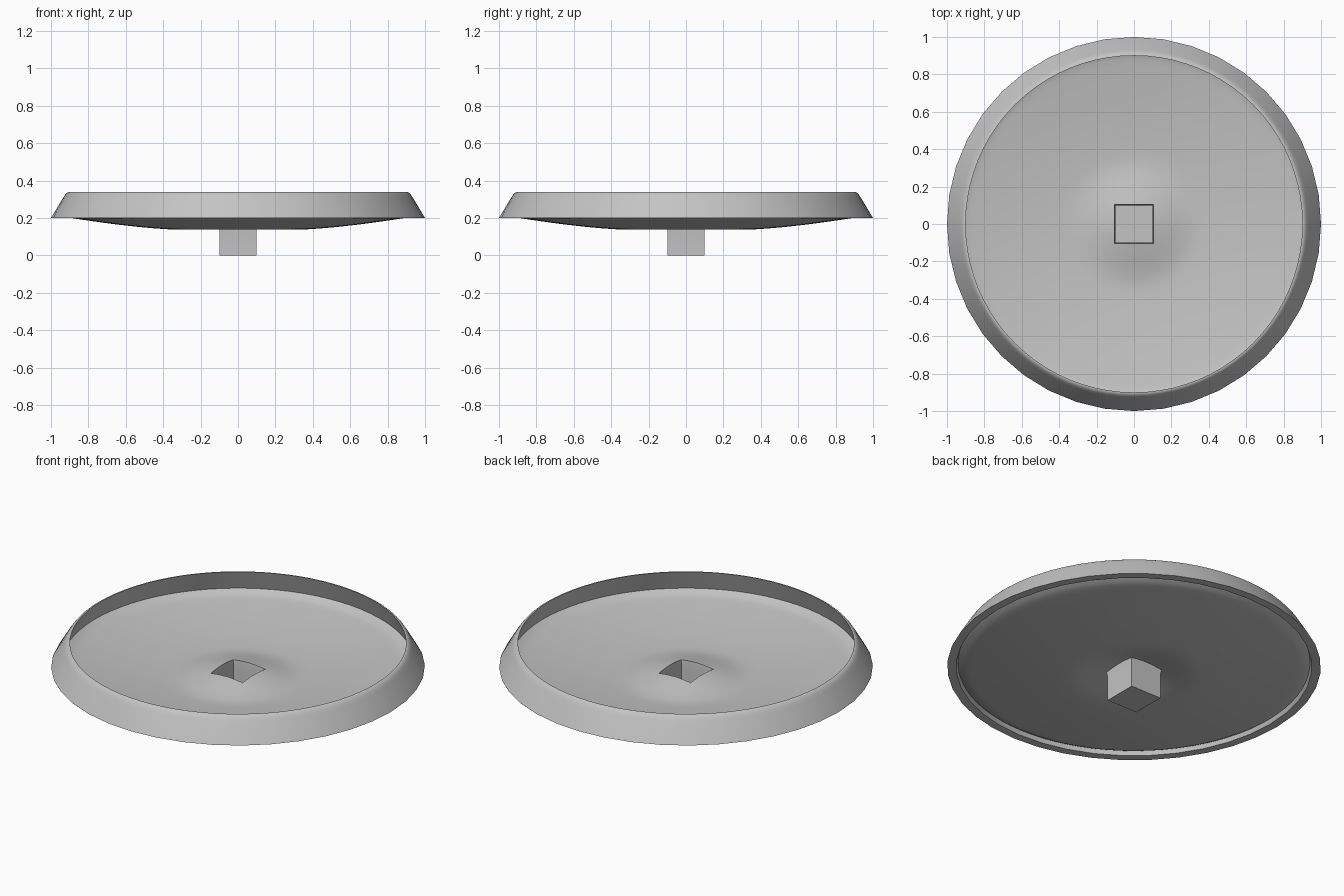
import bpy
import bmesh
from math import cos, sin, pi

cube = bpy.data.objects.get("Cube")
if cube:
    bpy.data.objects.remove(cube, do_unlink=True)

GREY = (0.55, 0.55, 0.55, 1)
mat = bpy.data.materials.new("plain grey")
mat.use_nodes = True
mat.diffuse_color = GREY
mat.node_tree.nodes["Principled BSDF"].inputs["Base Color"].default_value = GREY

SEGMENTS = 80   # the outer lip keeps half as many sides
ANGLES = [2 * pi * s / SEGMENTS for s in range(SEGMENTS)]


def square_radius(a, half):
    return half / max(abs(cos(a)), abs(sin(a)))


def dish_z(r):
    """Shallow bowl with a soft raised bump in the middle."""
    z = 0.137 + 0.139 * max(0, r - 0.3) ** 1.5
    if r < 0.37:
        z += 0.054 * (1 + cos(pi * r / 0.37)) / 2
    return z


def sweep(name, columns, closed=False, cap=False):
    """Skin a ring of point columns into one smooth, sharp-edged object."""
    bm = bmesh.new()
    cols = [[bm.verts.new(p) for p in col] for col in columns]
    count = len(cols[0])
    for s, col in enumerate(cols):
        nxt = cols[(s + 1) % len(cols)]
        for i in range(count if closed else count - 1):
            j = (i + 1) % count
            bm.faces.new((col[i], nxt[i], nxt[j], col[j]))
    if cap:
        bm.faces.new([col[0] for col in cols])
    bmesh.ops.recalc_face_normals(bm, faces=bm.faces)
    mesh = bpy.data.meshes.new(name)
    bm.to_mesh(mesh)
    bm.free()
    mesh.materials.append(mat)
    obj = bpy.data.objects.new(name, mesh)
    bpy.context.collection.objects.link(obj)
    bpy.ops.object.select_all(action="DESELECT")
    bpy.context.view_layer.objects.active = obj
    obj.select_set(True)
    bpy.ops.object.shade_smooth_by_angle(angle=pi / 5)


def column(a, points):
    return [(r * cos(a), r * sin(a), z) for r, z in points]


# Rim: slanted skirt with a rounded crest and an overhanging inner wall
rim_profile = [(0.9, 0.34), (0.908, 0.339), (0.916, 0.334), (0.924, 0.325),
               (0.934, 0.31), (1, 0.2), (0.952, 0.2), (0.942, 0.224)]
rim_columns = []
for s, a in enumerate(ANGLES):
    flat = cos(2 * pi / SEGMENTS) if s % 2 else 1
    rim_columns.append(column(a, [(r * flat if z == 0.2 else r, z)
                                  for r, z in rim_profile]))
sweep("rim", rim_columns, closed=True)

# Dish: thin bowl from the square opening out to the rim wall
radii = [0.16 + 0.03 * i for i in range(25)]
bowl = [(r, dish_z(r)) for r in radii] + [(0.91, 0.206), (0.942, 0.224)]
dish_columns = []
for a in ANGLES:
    r = square_radius(a, 0.105)
    dish_columns.append(column(a, [(r, dish_z(r))] + bowl))
sweep("dish", dish_columns)

# Square socket: closed below, flaring slightly into the opening
socket_columns = []
for a in ANGLES:
    r, mouth = square_radius(a, 0.1), square_radius(a, 0.105)
    socket_columns.append(column(a, [(r, 0), (r, 0.14), (mouth, dish_z(mouth))]))
sweep("socket", socket_columns, cap=True)
